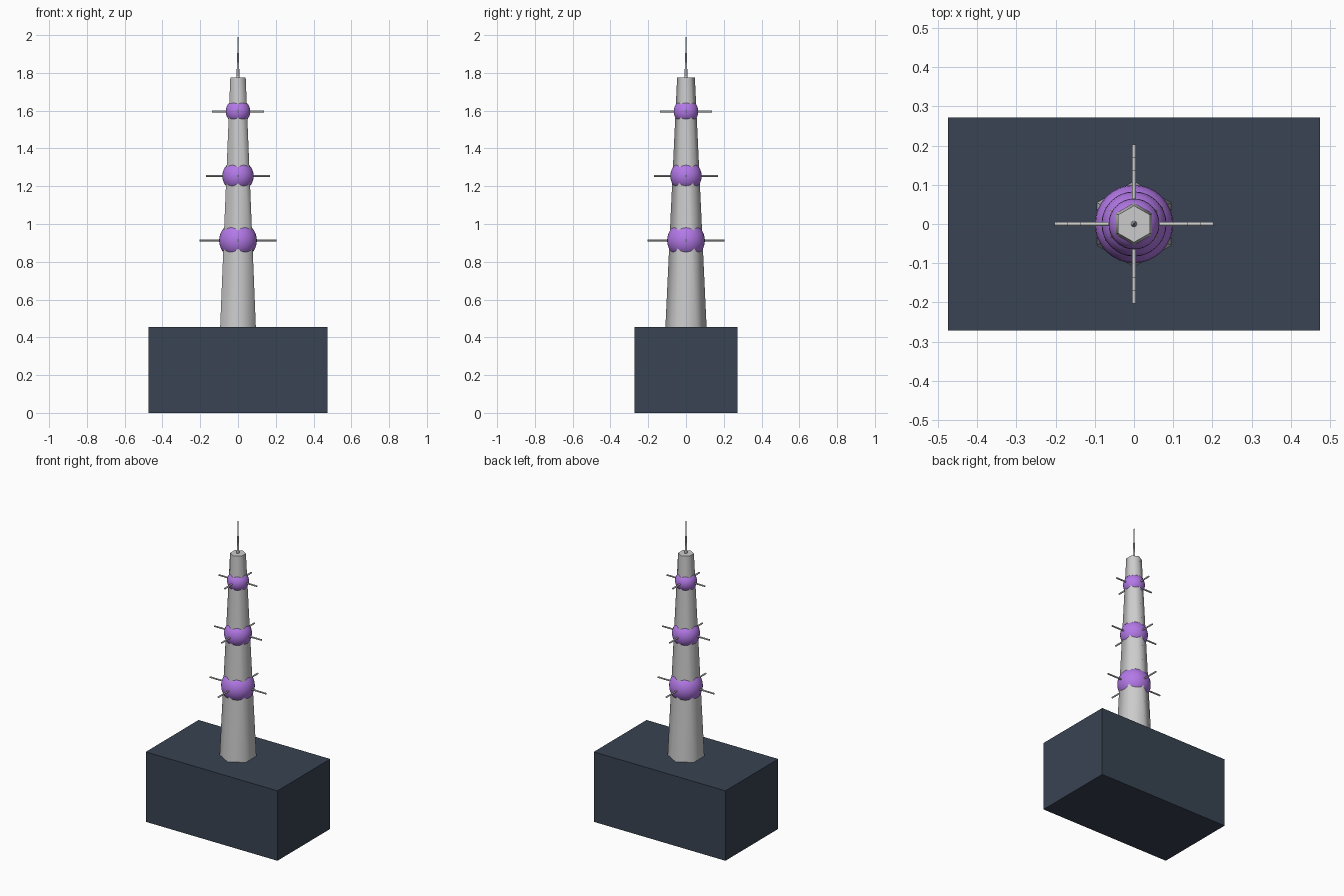
import bpy
from math import pi, cos, sin, radians

if "Cube" in bpy.data.objects:
    bpy.data.objects.remove(bpy.data.objects["Cube"])


def paint(obj, name, rgb):
    mat = bpy.data.materials.get(name) or bpy.data.materials.new(name)
    mat.diffuse_color = (*rgb, 1)
    mat.use_nodes = True
    mat.node_tree.nodes["Principled BSDF"].inputs["Base Color"].default_value = mat.diffuse_color
    obj.data.materials.append(mat)


def cone(name, sides, r1, r2, length, loc, rot=(0, 0, 0)):
    bpy.ops.mesh.primitive_cone_add(vertices=sides, radius1=r1, radius2=r2,
                                    depth=length, location=loc, rotation=rot)
    obj = bpy.context.object
    obj.name = name
    # keep the cap rims sharp, blend the side facets
    bpy.ops.object.shade_smooth_by_angle(angle=radians(65))
    return obj


# block base
BASE_TOP, TOWER_TOP = 0.456, 1.775
bpy.ops.mesh.primitive_cube_add(size=1, location=(0, 0, BASE_TOP / 2))
base = bpy.context.object
base.name = "base_block"
base.scale = (0.95, 0.544, BASE_TOP)
paint(base, "dark_slate", (0.04, 0.056, 0.084))

# six-sided tapering tower, corners on the y axis
cone("tower", 6, 0.109, 0.047, TOWER_TOP - BASE_TOP,
     (0, 0, (BASE_TOP + TOWER_TOP) / 2))

# needle mast on the tip
cone("mast", 8, 0.008, 0.001, 2.0 - TOWER_TOP, (0, 0, (2.0 + TOWER_TOP) / 2))

# three orb tiers, each with four radial spikes
tiers = [(0.913, 0.100, 0.203), (1.254, 0.083, 0.170), (1.596, 0.065, 0.137)]
for i, (z, radius, reach) in enumerate(tiers, 1):
    bpy.ops.mesh.primitive_uv_sphere_add(segments=32, ring_count=16,
                                         radius=radius, location=(0, 0, z))
    orb = bpy.context.object
    orb.name = f"orb_{i}"
    bpy.ops.object.shade_smooth()
    paint(orb, "violet", (0.45, 0.19, 0.8))

    start = radius * 0.9
    mid = (start + reach) / 2
    for k in range(4):
        a = k * pi / 2
        cone(f"spike_{i}_{k + 1}", 8, 0.005, 0.005, reach - start,
             (mid * cos(a), mid * sin(a), z), (0, pi / 2, a))
